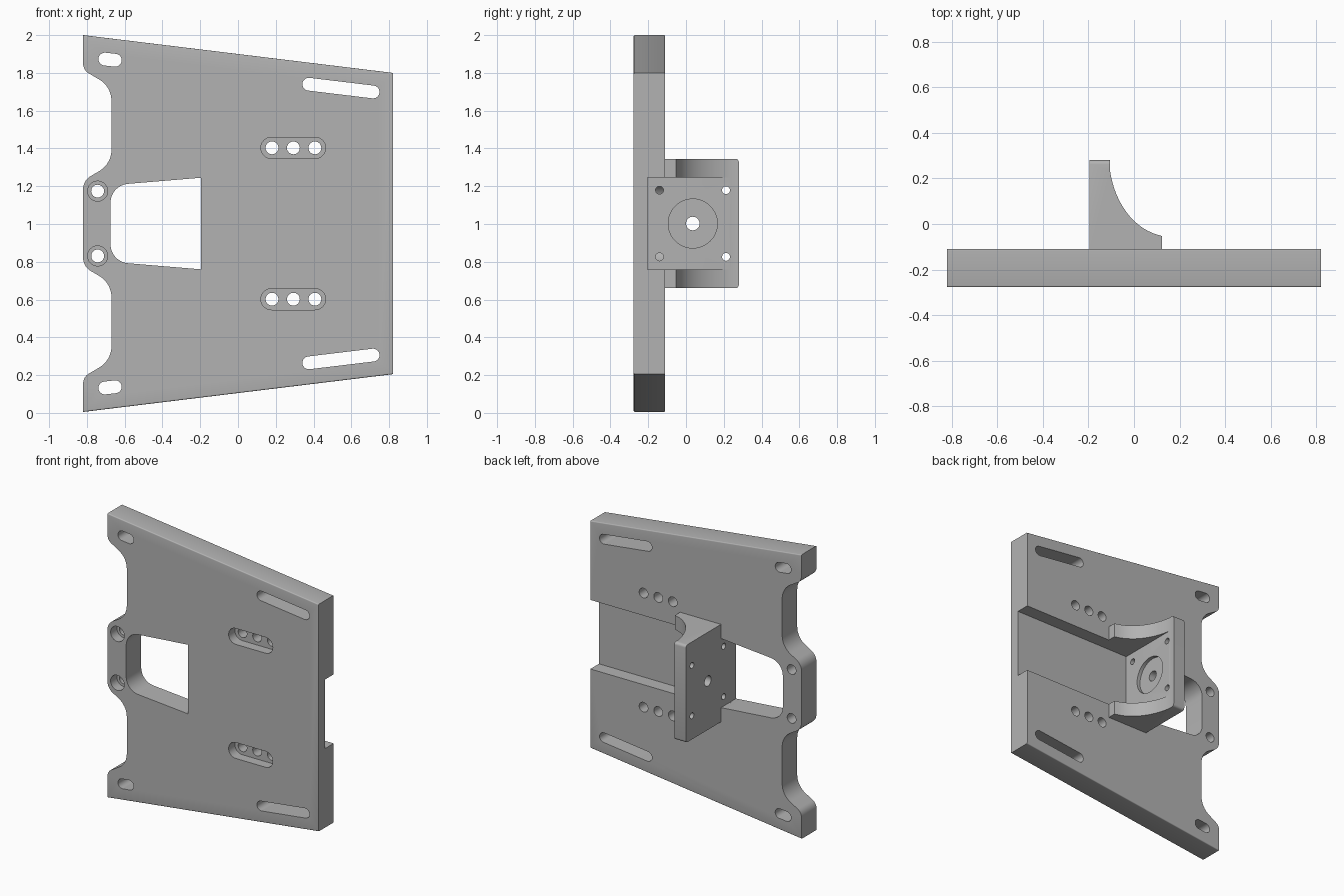
import bpy, bmesh, math
from mathutils import Vector

cube = bpy.data.objects.get("Cube")
if cube:
    bpy.data.objects.remove(cube, do_unlink=True)

grey = bpy.data.materials.new("plain grey")
grey.use_nodes = True
grey.diffuse_color = (0.45, 0.45, 0.45, 1)
grey.node_tree.nodes["Principled BSDF"].inputs["Base Color"].default_value = (0.45, 0.45, 0.45, 1)

MID = 1.0025            # height of the symmetry plane
FRONT, BACK = -0.277, -0.11
FLOOR = -0.205          # floor of the rear channel
WALL = -0.195           # rear face of the upright wall
LOW, HIGH = 0.76, 1.245


def rounded(corners):
    """Polygon with a fillet radius per corner: (u, v, r)."""
    out = []
    for i, (u, v, r) in enumerate(corners):
        p = Vector((u, v))
        if r == 0:
            out.append(p)
            continue
        a = (Vector(corners[i - 1][:2]) - p).normalized()
        b = (Vector(corners[(i + 1) % len(corners)][:2]) - p).normalized()
        half = a.angle(b) / 2
        centre = p + (a + b).normalized() * (r / math.sin(half))
        s = p + a * (r / math.tan(half)) - centre
        e = p + b * (r / math.tan(half)) - centre
        t0, dt = math.atan2(s.y, s.x), math.atan2(s.x * e.y - s.y * e.x, s.dot(e))
        out += [centre + Vector((math.cos(t0 + dt * k / 8), math.sin(t0 + dt * k / 8))) * r
                for k in range(9)]
    return out


def slot(u0, v0, u1, v1, r, n=16):
    """Stadium outline; a circle when both ends agree."""
    t = math.atan2(v1 - v0, u1 - u0)
    pts = []
    for cu, cv, start in ((u0, v0, t + math.pi / 2), (u1, v1, t - math.pi / 2)):
        steps = n if (u0, v0) == (u1, v1) else n + 1
        pts += [(cu + r * math.cos(start + math.pi * k / n),
                 cv + r * math.sin(start + math.pi * k / n)) for k in range(steps)]
    return pts


def prism(name, pts, axis, lo, hi, bevel=None, width=0):
    place = {"x": lambda u, v, w: (w, u, v),
             "y": lambda u, v, w: (u, w, v),
             "z": lambda u, v, w: (u, v, w)}[axis]
    bm = bmesh.new()
    rings = [[bm.verts.new(place(u, v, w)) for u, v in pts] for w in (lo, hi)]
    bm.faces.new(rings[0])
    bm.faces.new(rings[1][::-1])
    for i in range(len(pts)):
        bm.faces.new((rings[0][i - 1], rings[0][i], rings[1][i], rings[1][i - 1]))
    bmesh.ops.recalc_face_normals(bm, faces=bm.faces)
    if bevel:
        edges = [e for e in bm.edges if bevel(e.verts[0].co, e.verts[1].co)]
        bmesh.ops.bevel(bm, geom=edges, offset=width, segments=4, profile=0.5, affect="EDGES")
    mesh = bpy.data.meshes.new(name)
    bm.to_mesh(mesh)
    bm.free()
    mesh.materials.append(grey)
    ob = bpy.data.objects.new(name, mesh)
    bpy.context.collection.objects.link(ob)
    return ob


def box(u0, v0, u1, v1):
    return [(u0, v0), (u1, v0), (u1, v1), (u0, v1)]


def combine(target, tool, operation="DIFFERENCE"):
    mod = target.modifiers.new("boolean", "BOOLEAN")
    mod.operation, mod.solver, mod.object = operation, "EXACT", tool
    bpy.context.view_layer.objects.active = target
    bpy.ops.object.modifier_apply(modifier=mod.name)
    bpy.data.objects.remove(tool, do_unlink=True)


def flip(pts):
    return [(u, 2 * MID - v) for u, v in pts]


# Tapered base plate with a scalloped side
lower = [(-0.82, 0.005, 0), (-0.82, 0.19, 0.06), (-0.67, 0.278, 0.13),
         (-0.67, 0.687, 0.13), (-0.82, 0.775, 0.08)]
upper = [(u, 2 * MID - v, r) for u, v, r in reversed(lower)]
outline = rounded(lower + upper + [(0.82, 1.8, 0), (0.82, 0.205, 0)])
plate = prism("base_plate", outline, "y", FRONT, BACK,
              lambda a, b: abs(a.x - b.x) > 1 and abs(a.y - b.y) < 0.001, 0.007)

# Window and rear channel
window = rounded([(WALL, LOW, 0), (WALL, HIGH, 0), (-0.675, 1.205, 0.1), (-0.675, 0.8, 0.1)])
combine(plate, prism("cutter", window, "y", -0.5, 0.2))
combine(plate, prism("cutter", box(WALL - 0.01, LOW, 1, HIGH), "y", FLOOR, 0.2))

# Slots, counterbores and screw holes, mirrored top to bottom
through = [slot(-0.705, 1.873, -0.65, 1.867, 0.034), slot(0.375, 1.74, 0.715, 1.699, 0.034),
           slot(-0.743, 1.174, -0.743, 1.174, 0.034)]
through += [slot(x, 1.403, x, 1.403, 0.034) for x in (0.18, 0.293, 0.407)]
pockets = [slot(0.177, 1.403, 0.408, 1.403, 0.056), slot(-0.743, 1.174, -0.743, 1.174, 0.053)]
for shapes, depth in ((pockets, FRONT + 0.07), (through, 0.2)):
    for pts in shapes:
        for outline in (pts, flip(pts)):
            combine(plate, prism("cutter", outline, "y", -0.5, depth))

# Upright wall with curved gussets
centre, ru, rv = (0.16, 0.3), 0.27, 0.355
arc = [(centre[0] - ru * math.cos(t), centre[1] - rv * math.sin(t))
       for t in [math.radians(10 + 68 * k / 14) for k in range(15)]]
side = [(WALL, BACK), (WALL, 0.28), (-0.105, 0.28)] + arc + [(0.123, -0.053), (0.123, BACK)]
mount = prism("gusseted_mount", side, "z", 0.66, 1.345,
              lambda a, b: min(a.y, b.y) > 0.279 and abs(a.z - b.z) < 0.001, 0.018)
combine(mount, prism("cutter", box(-0.105, -0.5, 0.5, 0.5), "z", LOW, HIGH))
combine(mount, prism("wall_foot", box(WALL, FLOOR, -0.105, BACK + 0.05), "z", LOW, HIGH), "UNION")

# Round recess, shaft hole and four bolt holes in the wall
combine(mount, prism("cutter", slot(0.036, MID, 0.036, MID, 0.13, 32), "x", -0.13, 0.2))
combine(mount, prism("cutter", slot(0.036, MID, 0.036, MID, 0.036), "x", -0.5, 0.2))
for y in (-0.14, 0.212):
    hole = slot(y, 1.179, y, 1.179, 0.021, 10)
    for pts in (hole, flip(hole)):
        combine(mount, prism("cutter", pts, "x", -0.5, 0.2))

# Smooth curves, sharp edges
for ob in (plate, mount):
    bpy.ops.object.select_all(action="DESELECT")
    ob.select_set(True)
    bpy.context.view_layer.objects.active = ob
    bpy.ops.object.shade_smooth_by_angle(angle=math.radians(25))
